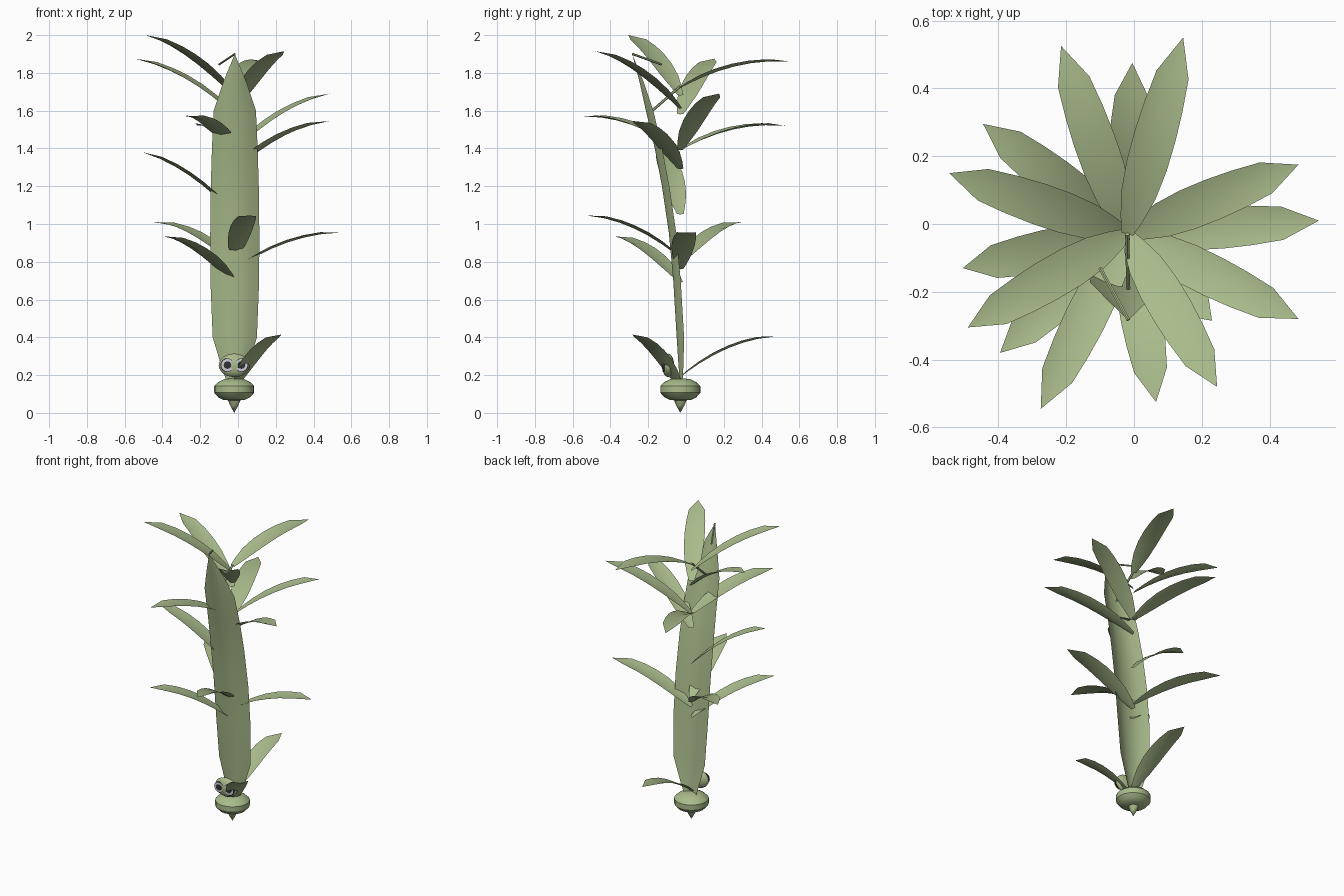
import bpy, bmesh, math
from mathutils import Vector

if "Cube" in bpy.data.objects:
    bpy.data.objects.remove(bpy.data.objects["Cube"])

CX, CY = -0.02, -0.03          # plant axis


def material(name, rgb):
    m = bpy.data.materials.new(name)
    m.diffuse_color = (*rgb, 1)
    m.use_nodes = True
    m.node_tree.nodes["Principled BSDF"].inputs["Base Color"].default_value = m.diffuse_color
    return m


GREEN = material("leaf green", (0.40, 0.50, 0.26))
WHITE = material("eye white", (0.62, 0.60, 0.68))
DARK = material("pupil dark", (0.03, 0.03, 0.04))


def finish(name, bm, mat, angle=40):
    bmesh.ops.recalc_face_normals(bm, faces=bm.faces)
    mesh = bpy.data.meshes.new(name)
    bm.to_mesh(mesh)
    bm.free()
    ob = bpy.data.objects.new(name, mesh)
    bpy.context.collection.objects.link(ob)
    mesh.materials.append(mat)
    bpy.ops.object.select_all(action='DESELECT')
    ob.select_set(True)
    bpy.context.view_layer.objects.active = ob
    bpy.ops.object.shade_smooth_by_angle(angle=math.radians(angle))
    return ob


def blade(name, rows):
    """Skin rows of points into one sheet."""
    bm = bmesh.new()
    vs = [[bm.verts.new(p) for p in row] for row in rows]
    for a, b in zip(vs, vs[1:]):
        for i in range(len(a) - 1):
            bm.faces.new((a[i], a[i + 1], b[i + 1], b[i]))
    bmesh.ops.remove_doubles(bm, verts=bm.verts, dist=0.0005)
    return finish(name, bm, GREEN, 60)


def lathe(name, profile, sides, centre, mat):
    """Turn (radius, z) points around the vertical axis."""
    bm = bmesh.new()
    rings = []
    for r, z in profile:
        rings.append([bm.verts.new((centre[0] + r * math.cos(2 * math.pi * i / sides),
                                    centre[1] + r * math.sin(2 * math.pi * i / sides), z))
                      for i in range(sides)])
    for a, b in zip(rings, rings[1:]):
        for i in range(sides):
            j = (i + 1) % sides
            bm.faces.new((a[i], a[j], b[j], b[i]))
    bmesh.ops.remove_doubles(bm, verts=bm.verts, dist=0.0005)
    return finish(name, bm, mat)


def rod(name, a, b, r):
    a, b = Vector(a), Vector(b)
    bm = bmesh.new()
    bmesh.ops.create_cone(bm, cap_ends=True, segments=6, radius1=r, radius2=r,
                          depth=(b - a).length)
    bm.transform((b - a).to_track_quat('Z', 'Y').to_matrix().to_4x4())
    bmesh.ops.translate(bm, verts=bm.verts, vec=(a + b) / 2)
    finish(name, bm, GREEN)


# Arching side leaves: base height, tip x, y, z
leaves = [
    (1.68, -0.49, -0.305, 2.00), (1.58, -0.545, 0.15, 1.875),
    (1.61, 0.245, -0.48, 1.915), (1.72, 0.145, 0.55, 1.86),
    (1.39, 0.485, 0.175, 1.69), (1.29, 0.485, -0.28, 1.545),
    (1.39, -0.275, -0.545, 1.57), (1.39, -0.215, 0.525, 1.52),
    (1.05, -0.505, -0.13, 1.38), (0.79, -0.445, 0.295, 1.01),
    (0.82, 0.065, -0.525, 1.045), (0.69, -0.395, -0.38, 0.935),
    (0.76, 0.545, 0.01, 0.955), (0.13, 0.23, -0.285, 0.415),
    (0.19, -0.005, 0.475, 0.405),
]
stations = [(0, .018), (.08, .034), (.2, .052), (.35, .061), (.5, .062),
            (.65, .058), (.81, .049), (1, 0)]
for n, (z0, tx, ty, tz) in enumerate(leaves, 1):
    base, tip = Vector((CX, CY, z0)), Vector((tx, ty, tz))
    run = Vector((tx - CX, ty - CY, 0))
    side = Vector((-run.y, run.x, 0)).normalized()
    rows = []
    for t, w in stations:
        mid = base.lerp(tip, t) + Vector((0, 0, 0.18 * t * (1 - t)))
        fold = Vector((0, 0, w * 0.22))
        rows.append([mid - side * w + fold, mid, mid + side * w + fold])
    blade(f"side_leaf_{n:02d}", rows)

# Tall main leaf, bowed forward, with its edges set back: z, front y, half width
spine = [(.17, -.035, .045), (.26, -.042, .075), (.4, -.052, .117), (.7, -.070, .129),
         (.95, -.093, .130), (1.2, -.13, .127), (1.4, -.168, .121), (1.6, -.215, .112),
         (1.75, -.247, .062), (1.9, -.285, 0)]
rows = []
for z, y, w in spine:
    rows.append([(-0.017 + w * u, y + 0.042 * u * u * min(1, w / .11), z)
                 for u in (-1, -.6, -.25, .25, .6, 1)])
blade("main_leaf", rows)

# Thin stalks at the top
rod("tip_stalk", (-0.017, -0.283, 1.9), (-0.10, -0.13, 1.845), 0.006)
rod("middle_stalk", (-0.017, -0.19, 1.59), (CX, CY, 1.73), 0.007)

# Bulb and root
lathe("bulb", [(0, .065), (.055, .068), (.085, .083), (.106, .107), (.106, .143),
               (.085, .163), (.055, .178), (0, .185)], 20, (CX, CY), GREEN)
lathe("root", [(0, 0.0), (.022, .04), (.036, .075), (0, .08)], 8, (CX, CY), GREEN)

# Head in front of the main leaf
HC, HR = Vector((-0.02, -0.095, 0.252)), Vector((0.082, 0.032, 0.062))
bm = bmesh.new()
bmesh.ops.create_uvsphere(bm, u_segments=20, v_segments=12, radius=1)
bmesh.ops.scale(bm, verts=bm.verts, vec=HR)
bmesh.ops.translate(bm, verts=bm.verts, vec=HC)
finish("head", bm, GREEN)


def disc(name, x, r, y, mat, thick=0.006):
    bm = bmesh.new()
    bmesh.ops.create_cone(bm, cap_ends=True, segments=16, radius1=r, radius2=r, depth=thick)
    for v in bm.verts:
        v.co = Vector((x + v.co.x, y + v.co.z, 0.253 + v.co.y))
    finish(name, bm, mat)


# Eyes: dark rim, pale ring, dark pupil
for label, sx in (("left", -1), ("right", 1)):
    x = -0.019 + sx * 0.037
    disc(f"{label}_eye_rim", x, 0.036, -0.119, DARK, 0.008)
    disc(f"{label}_eye_white", x, 0.033, -0.122, WHITE)
    disc(f"{label}_pupil", x, 0.020, -0.124, DARK)
